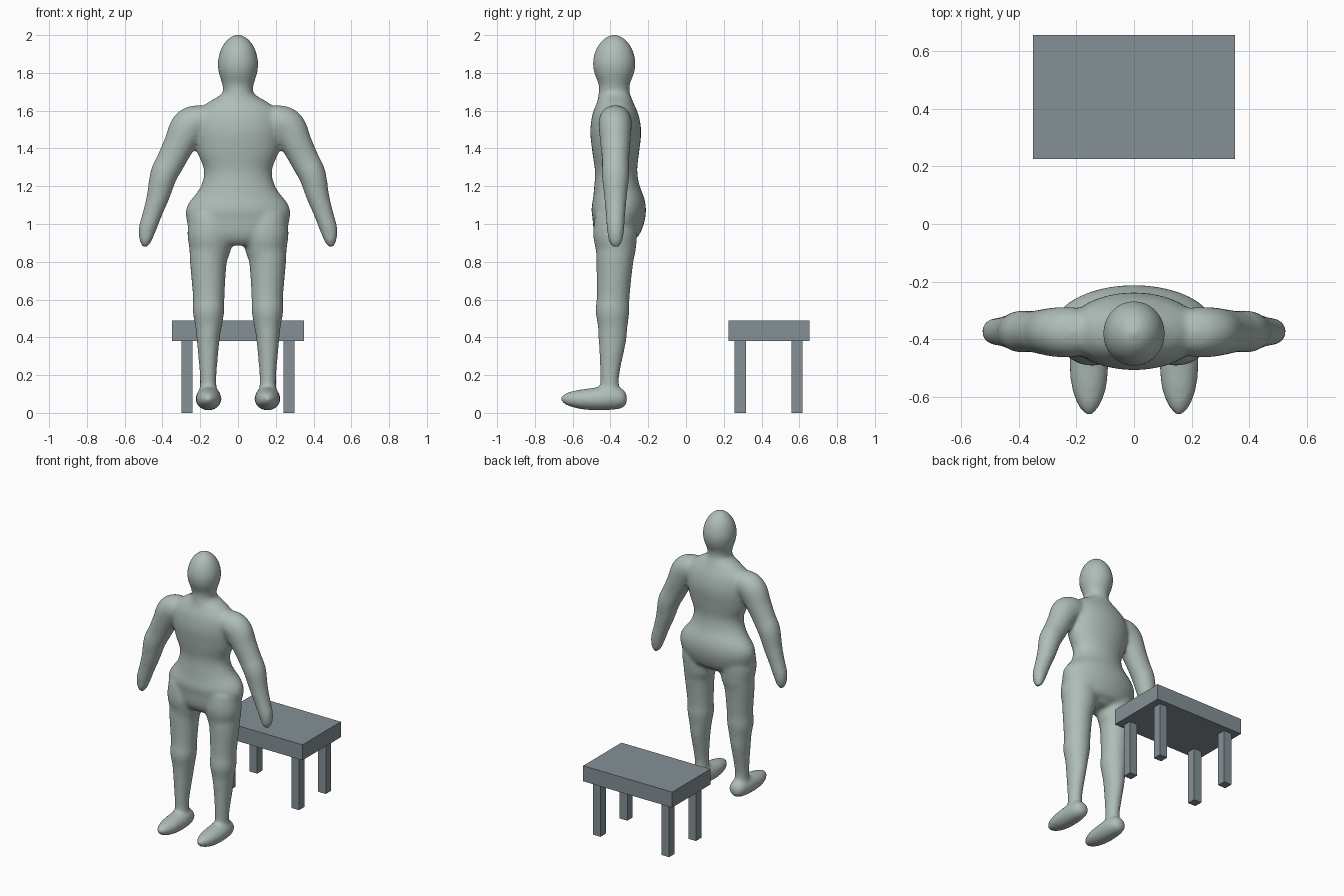
import bpy, bmesh, math
from mathutils import Vector

cube = bpy.data.objects.get("Cube")
if cube:
    bpy.data.objects.remove(cube)


def material(name, rgb):
    mat = bpy.data.materials.new(name)
    mat.use_nodes = True
    mat.diffuse_color = (*rgb, 1)
    mat.node_tree.nodes["Principled BSDF"].inputs["Base Color"].default_value = (*rgb, 1)
    return mat


def add_object(name, bm, mat):
    mesh = bpy.data.meshes.new(name)
    bmesh.ops.recalc_face_normals(bm, faces=bm.faces)
    bm.to_mesh(mesh)
    bm.free()
    mesh.materials.append(mat)
    obj = bpy.data.objects.new(name, mesh)
    bpy.context.collection.objects.link(obj)
    return obj


def spline(keys, steps=5):
    """Catmull-Rom through rows of (x, y, z, radius_u, radius_v)."""
    rows = [keys[0]] + keys + [keys[-1]]
    out = []
    for a, b, c, d in zip(rows, rows[1:], rows[2:], rows[3:]):
        for i in range(steps):
            t = i / steps
            out.append([q + t / 2 * (r - p + t * (2 * p - 5 * q + 4 * r - s + t * (3 * (q - r) + s - p)))
                        for p, q, r, s in zip(a, b, c, d)])
    return out + [list(keys[-1])]


def loft(bm, keys, up=(0, 1, 0), sides=32):
    """Closed tube of elliptical rings along a path."""
    rows = spline(keys)
    pts = [Vector(r[:3]) for r in rows]
    rings = []
    for i, row in enumerate(rows):
        tangent = (pts[min(i + 1, len(pts) - 1)] - pts[max(i - 1, 0)]).normalized()
        u = Vector(up).cross(tangent).normalized()
        v = tangent.cross(u)
        ring = []
        for k in range(sides):
            a = math.tau * k / sides
            ring.append(bm.verts.new(pts[i] + u * row[3] * math.cos(a) + v * row[4] * math.sin(a)))
        rings.append(ring)
    for a, b in zip(rings, rings[1:]):
        for k in range(sides):
            j = (k + 1) % sides
            bm.faces.new((a[k], a[j], b[j], b[k]))
    bm.faces.new(rings[0])
    bm.faces.new(rings[-1])


body_mat = material("pale grey green", (0.43, 0.51, 0.48))
stool_mat = material("slate grey", (0.235, 0.28, 0.30))

# Torso, neck and head
torso = [
    (0, -.37, .89, .10, .07), (0, -.372, .94, .235, .115), (0, -.358, 1.03, .275, .14),
    (0, -.357, 1.10, .268, .143), (0, -.366, 1.19, .202, .122), (0, -.37, 1.28, .18, .112),
    (0, -.372, 1.38, .215, .124), (0, -.372, 1.49, .235, .135), (0, -.375, 1.58, .225, .122),
    (0, -.377, 1.64, .165, .098), (0, -.38, 1.69, .085, .083), (0, -.38, 1.74, .084, .083),
    (0, -.38, 1.80, .102, .106), (0, -.38, 1.86, .107, .113), (0, -.38, 1.93, .089, .094),
    (0, -.38, 1.98, .053, .055), (0, -.38, 2.003, .012, .012),
]
leg = [
    (.15, -.37, 1.05, .11, .11), (.146, -.375, .95, .122, .117), (.149, -.372, .87, .111, .107),
    (.157, -.377, .80, .098, .098), (.155, -.385, .62, .084, .087), (.156, -.389, .54, .084, .09),
    (.156, -.388, .46, .071, .079), (.158, -.39, .38, .06, .073), (.158, -.404, .19, .044, .05),
    (.157, -.40, .08, .048, .055),
]
foot = [
    (.156, -.312, .075, .02, .02), (.156, -.335, .075, .05, .05), (.156, -.40, .078, .066, .063),
    (.156, -.49, .073, .068, .06), (.156, -.57, .072, .06, .05), (.156, -.63, .074, .038, .034),
    (.156, -.662, .076, .012, .014),
]
arm = [
    (.14, -.375, 1.57, .05, .06), (.20, -.375, 1.55, .085, .085), (.262, -.375, 1.51, .098, .087),
    (.312, -.374, 1.42, .083, .079), (.355, -.373, 1.335, .077, .072), (.393, -.373, 1.26, .073, .073),
    (.422, -.373, 1.15, .061, .061), (.455, -.373, 1.05, .051, .052), (.481, -.373, .97, .047, .046),
    (.490, -.373, .91, .032, .037), (.493, -.373, .878, .013, .02),
]

body = bmesh.new()
loft(body, torso)
for side in (1, -1):
    for keys, up in ((leg, (0, 1, 0)), (foot, (0, 0, 1)), (arm, (0, 1, 0))):
        loft(body, [(side * k[0], *k[1:]) for k in keys], up)
figure = add_object("figure", body, body_mat)

# Fuse the limbs into one soft skin
remesh = figure.modifiers.new("fuse", "REMESH")
remesh.mode = "VOXEL"
remesh.voxel_size = 0.011
remesh.use_smooth_shade = True
smooth = figure.modifiers.new("soften", "SMOOTH")
smooth.factor = 0.5
smooth.iterations = 12


# Stool behind the figure
def box(name, low, high):
    bm = bmesh.new()
    bmesh.ops.create_cube(bm, size=1)
    for v in bm.verts:
        v.co = [h if c > 0 else l for c, l, h in zip(v.co, low, high)]
    return add_object(name, bm, stool_mat)


box("stool_seat", (-.35, .225, .38), (.35, .655, .49))
for x_name, x in (("right", -.27), ("left", .27)):
    for y_name, y in (("front", .287), ("back", .588)):
        box(f"stool_{y_name}_{x_name}_leg", (x - .03, y - .03, 0), (x + .03, y + .03, .38))
